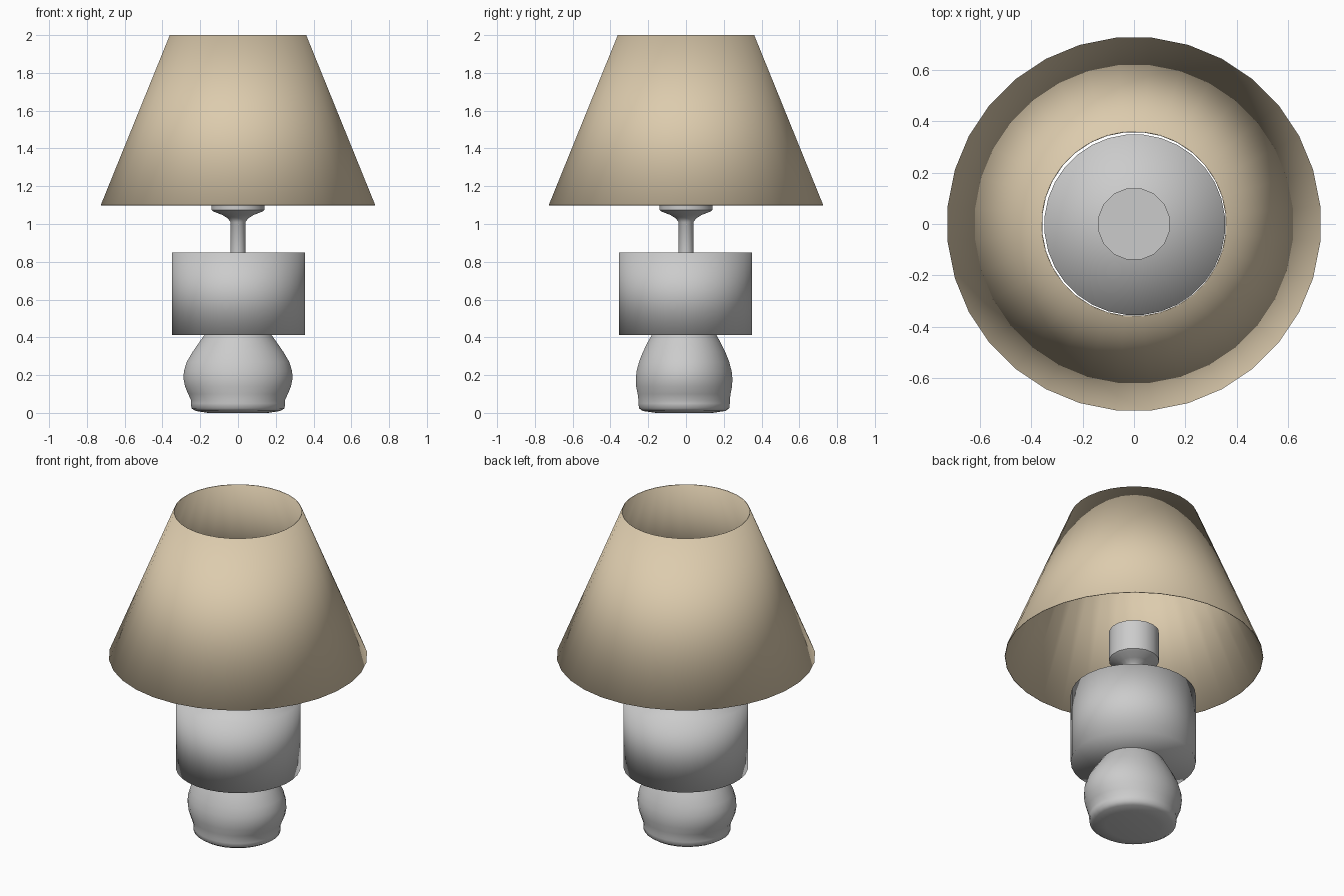
import bpy, bmesh, math

if "Cube" in bpy.data.objects:
    bpy.data.objects.remove(bpy.data.objects["Cube"])


def loft(name, rings, sides, cap=True, center=(0, 0), angle=None, offset=0.5):
    """Stack elliptical rings given as (x radius, y radius, z)."""
    bm = bmesh.new()
    loops = []
    for rx, ry, z in rings:
        loop = []
        for i in range(sides):
            a = 2 * math.pi * (i + offset) / sides
            loop.append(bm.verts.new((center[0] + rx * math.cos(a),
                                      center[1] + ry * math.sin(a), z)))
        loops.append(loop)
    for lo, hi in zip(loops, loops[1:]):
        for i in range(sides):
            j = (i + 1) % sides
            bm.faces.new((lo[i], lo[j], hi[j], hi[i]))
    if cap:
        for loop in (loops[0], loops[-1]):
            z = loop[0].co.z
            mid = bm.verts.new((center[0], center[1], z))
            for i in range(sides):
                bm.faces.new((loop[i], loop[(i + 1) % sides], mid))
    bmesh.ops.recalc_face_normals(bm, faces=bm.faces[:])
    mesh = bpy.data.meshes.new(name)
    bm.to_mesh(mesh)
    bm.free()
    obj = bpy.data.objects.new(name, mesh)
    bpy.context.collection.objects.link(obj)
    bpy.context.view_layer.objects.active = obj
    for o in bpy.context.selected_objects:
        o.select_set(False)
    obj.select_set(True)
    if angle is None:
        bpy.ops.object.shade_smooth()
    else:
        bpy.ops.object.shade_smooth_by_angle(angle=math.radians(angle))
    return obj


# Rounded foot, slightly wider in x than in y
loft("lamp_foot", [
    (0.16, 0.15, 0.0), (0.225, 0.22, 0.01), (0.248, 0.24, 0.024),
    (0.25, 0.243, 0.05), (0.25, 0.243, 0.068), (0.265, 0.247, 0.10),
    (0.282, 0.255, 0.14), (0.29, 0.257, 0.18), (0.288, 0.253, 0.22),
    (0.273, 0.240, 0.27), (0.24, 0.218, 0.325), (0.205, 0.193, 0.375),
    (0.18, 0.173, 0.41), (0.165, 0.16, 0.43)], 32,
    center=(0, -0.01))

# Drum-shaped body, softly shaded over its caps
loft("lamp_body", [(0.353, 0.353, 0.412), (0.353, 0.353, 0.85)], 32,
     center=(0.003, -0.003))

# Stem flaring into the bulb socket
stem = [(0.04, 0.84), (0.04, 1.01), (0.055, 1.03), (0.085, 1.048),
        (0.13, 1.065), (0.142, 1.073), (0.142, 1.257)]
loft("stem_and_socket", [(r, r, z) for r, z in stem], 16, angle=40)

# Open conical shade with thin fabric
shade = loft("lamp_shade", [(0.73, 0.73, 1.1), (0.363, 0.363, 2.0)], 32,
             cap=False, angle=40)
solid = shade.modifiers.new("fabric", 'SOLIDIFY')
solid.thickness = 0.004
solid.offset = -1
fabric = bpy.data.materials.new("fabric")
fabric.diffuse_color = (0.72, 0.60, 0.42, 1)
fabric.use_nodes = True
fabric.node_tree.nodes["Principled BSDF"].inputs["Base Color"].default_value = fabric.diffuse_color
shade.data.materials.append(fabric)
